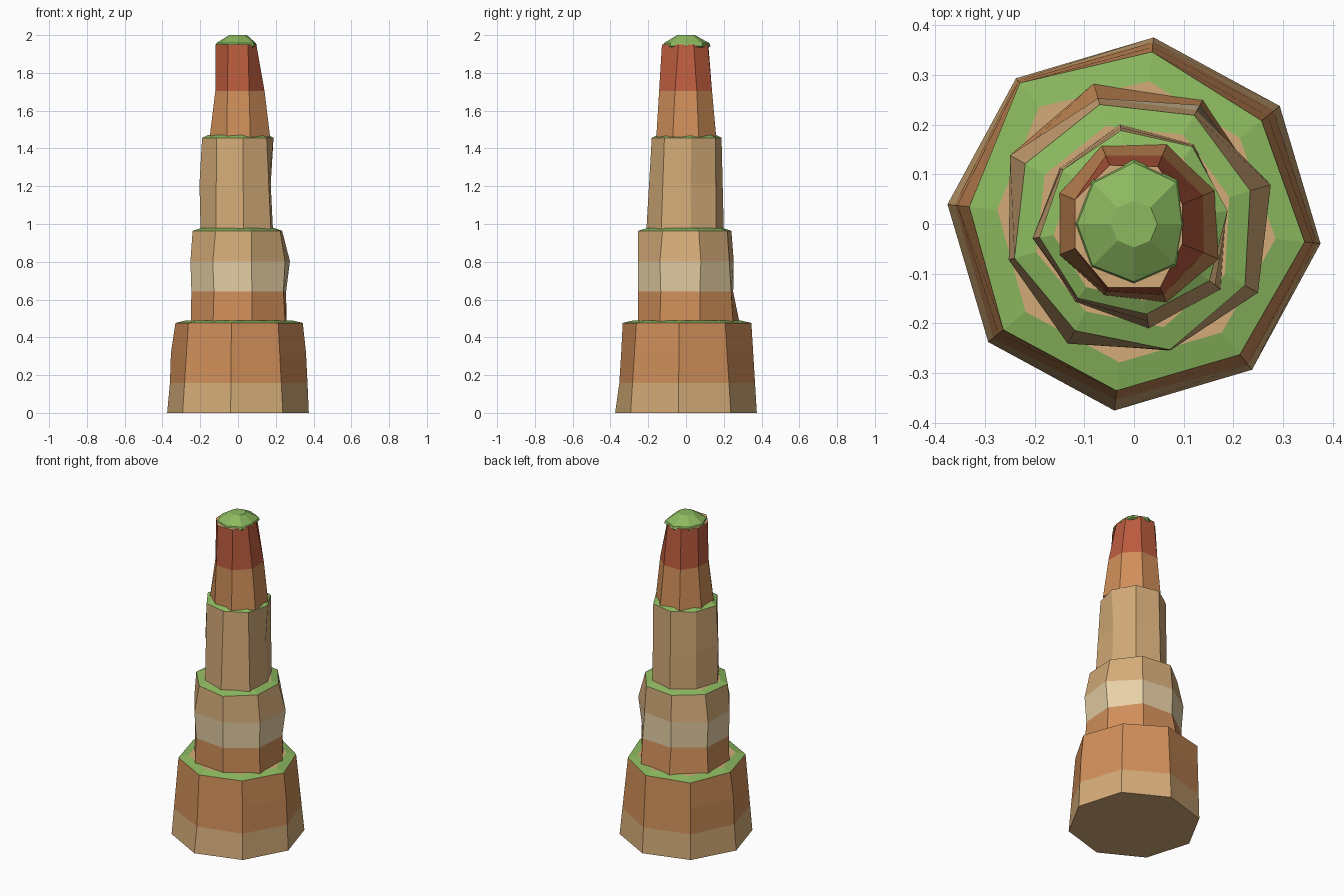
import bpy, bmesh
from math import radians, cos, sin

if "Cube" in bpy.data.objects:
    bpy.data.objects.remove(bpy.data.objects["Cube"])


def material(name, rgb):
    m = bpy.data.materials.new(name)
    m.diffuse_color = (*rgb, 1)
    m.use_nodes = True
    m.node_tree.nodes["Principled BSDF"].inputs["Base Color"].default_value = m.diffuse_color
    return m


MATS = {
    "tan": material("tan_rock", (.66, .41, .19)),
    "orange": material("orange_rock", (.63, .275, .102)),
    "red": material("red_rock", (.50, .107, .048)),
    "cream": material("cream_rock", (.79, .63, .376)),
    "grass": material("grass", (.262, .485, .114)),
}


def loft(name, turn, rings, bands, top):
    """Octagonal rings (z, radii) joined by coloured bands, closed at both ends."""
    keys = list(dict.fromkeys(bands + [top]))
    me = bpy.data.meshes.new(name)
    for k in keys:
        me.materials.append(MATS[k])
    bm = bmesh.new()
    loops = []
    for z, radii in rings:
        loops.append([bm.verts.new((r * cos(radians(turn + 45 * i)),
                                    r * sin(radians(turn + 45 * i)), z))
                      for i, r in enumerate(radii)])
    for lo, hi, band in zip(loops, loops[1:], bands):
        for i in range(8):
            j = (i + 1) % 8
            bm.faces.new((lo[i], lo[j], hi[j], hi[i])).material_index = keys.index(band)
    bm.faces.new(loops[0][::-1]).material_index = keys.index(bands[0])
    bm.faces.new(loops[-1]).material_index = keys.index(top)
    bm.to_mesh(me)
    bm.free()
    ob = bpy.data.objects.new(name, me)
    bpy.context.collection.objects.link(ob)
    return ob


def tier(name, turn, z0, z1, base, top, bands, bumps={}, rim=None):
    """Rock tier blending base radii to top radii, with an optional grassy rim."""
    n = len(bands)
    rings = []
    for k in range(n + 1):
        t = k / n
        radii = [bumps.get((k, i), a + (b - a) * t) for i, (a, b) in enumerate(zip(base, top))]
        rings.append((z0 + (z1 - z0) * t, radii))
    bands = list(bands)
    if rim:
        rings.append((z1 + .014, [r * rim for r in top]))
        bands.append("grass")
    loft(name, turn, rings, bands, "tan")


# Wide bottom tier
tier("bottom_tier", -6, 0, .476, [.377] * 8,
     [.345, .33, .348, .365, .333, .338, .337, .338],
     ["tan", "orange", "orange"],
     {(1, 0): .37, (2, 0): .362, (2, 4): .357, (1, 6): .355, (2, 6): .345}, rim=.83)

# Banded second tier
tier("second_tier", 16, .48, .964,
     [.267, .285, .294, .285, .26, .272, .265, .285],
     [.243, .25, .25, .25, .25, .245, .263, .255],
     ["orange", "cream", "tan"],
     {(1, 0): .265, (2, 0): .286, (1, 2): .26, (2, 2): .263, (2, 3): .285,
      (2, 4): .262, (2, 5): .275, (2, 7): .285}, rim=.82)

# Tan third tier
tier("third_tier", 8, .966, 1.456,
     [.187, .20, .202, .187, .20, .196, .212, .218],
     [.19, .195, .19, .18, .192, .187, .183, .19],
     ["tan", "tan"], {(1, 0): .175, (1, 4): .206}, rim=.85)

# Tapering top tier
tier("top_tier", 22.5, 1.46, 1.95,
     [.175, .173, .17, .162, .162, .155, .17, .184],
     [.105, .125, .128, .128, .128, .138, .138, .105],
     ["orange", "red"], {(1, 0): .15, (1, 3): .13, (1, 4): .13, (1, 7): .152})

# Grassy summit cap
rim = [.10, .125, .13, .122, .12, .124, .122, .12]
loft("grass_cap", 0,
     [(1.935, [r * .93 for r in rim]), (1.942, rim), (1.958, [r * .95 for r in rim]),
      (2.0, [.047] * 8)], ["grass"] * 3, "grass")
